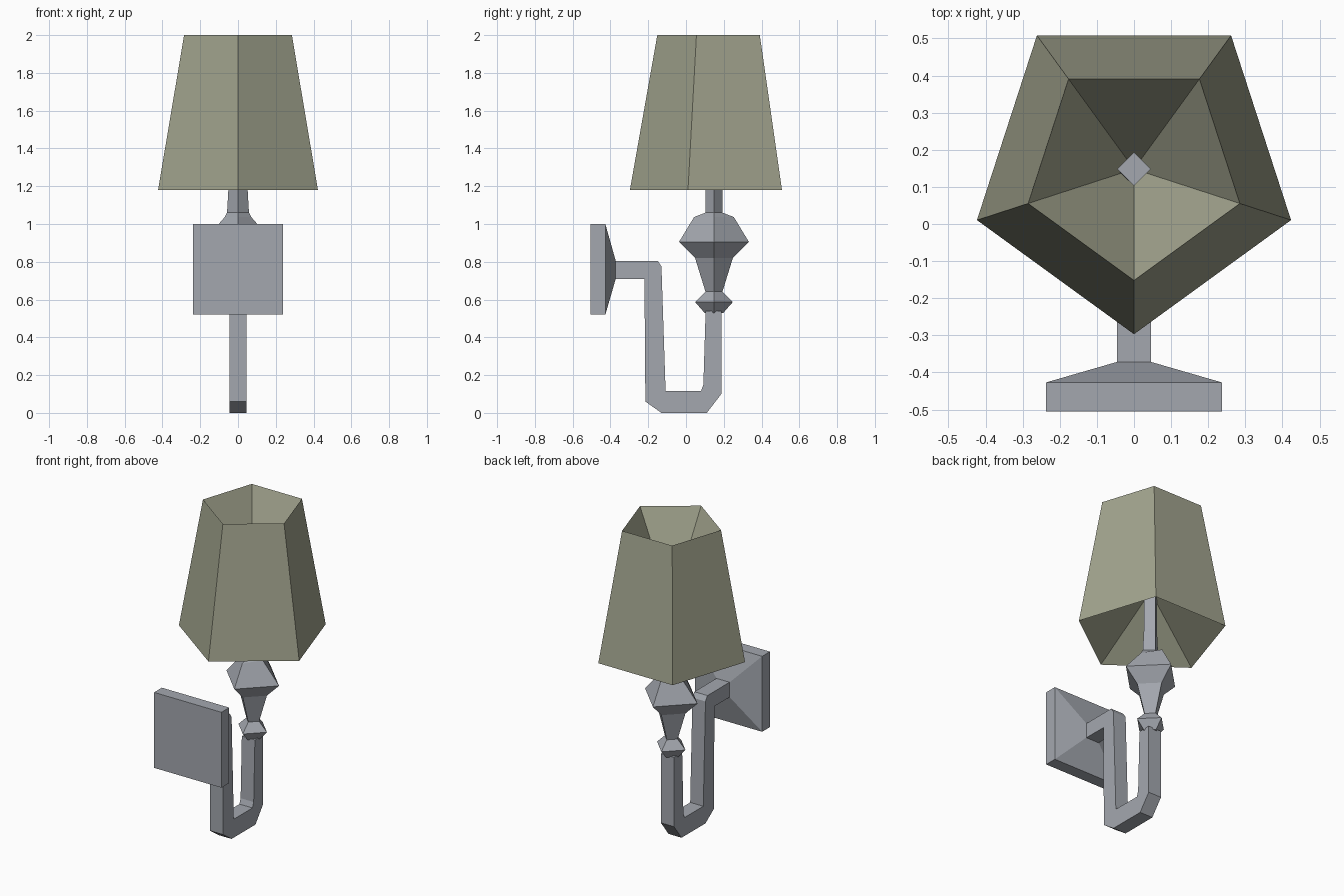
import bpy, bmesh, math

if "Cube" in bpy.data.objects:
    bpy.data.objects.remove(bpy.data.objects["Cube"])


def material(name, color):
    m = bpy.data.materials.new(name)
    m.diffuse_color = (*color, 1)
    m.use_nodes = True
    m.node_tree.nodes["Principled BSDF"].inputs["Base Color"].default_value = m.diffuse_color
    return m


METAL = material("grey metal", (0.37, 0.39, 0.43))
FABRIC = material("olive shade", (0.36, 0.37, 0.27))


def loft(name, rings, mat):
    """Skin a list of rings; a one-point ring is a fan centre, open ends get capped."""
    bm = bmesh.new()
    vs = [[bm.verts.new(p) for p in r] for r in rings]
    for a, b in zip(vs, vs[1:]):
        n = max(len(a), len(b))
        for i in range(n):
            j = (i + 1) % n
            if len(a) == 1:
                bm.faces.new((a[0], b[j], b[i]))
            elif len(b) == 1:
                bm.faces.new((a[i], a[j], b[0]))
            else:
                bm.faces.new((a[i], a[j], b[j], b[i]))
    for end in (vs[0], vs[-1]):
        if len(end) > 2:
            bm.faces.new(end)
    bmesh.ops.recalc_face_normals(bm, faces=bm.faces)
    me = bpy.data.meshes.new(name)
    bm.to_mesh(me)
    bm.free()
    me.materials.append(mat)
    ob = bpy.data.objects.new(name, me)
    bpy.context.collection.objects.link(ob)
    return ob


CY = 0.148  # axis of the candle stem and shade


def ring(n, z, rx, ry):
    """Ring with its first corner towards the front."""
    step = 2 * math.pi / n
    return [(rx * math.sin(i * step), CY - ry * math.cos(i * step), z) for i in range(n)]


def plate_ring(y, hx, z0, z1):
    return [(-hx, y, z0), (hx, y, z0), (hx, y, z1), (-hx, y, z1)]


# Wall plate with a pyramid boss
loft("wall_plate", [plate_ring(-0.505, 0.237, 0.52, 1.0),
                    plate_ring(-0.427, 0.237, 0.52, 1.0),
                    plate_ring(-0.372, 0.047, 0.71, 0.805)], METAL)

# Bent square arm: side profile (y, z) pairs of lower/outer and upper/inner edges
outer = [(-0.38, 0.71), (-0.22, 0.71), (-0.215, 0.06), (-0.13, 0),
         (0.11, 0), (0.187, 0.10), (0.187, 0.54)]
inner = [(-0.38, 0.805), (-0.15, 0.805), (-0.13, 0.775), (-0.108, 0.117),
         (0.08, 0.117), (0.092, 0.15), (0.104, 0.54)]
loft("arm", [[(-0.046, *o), (0.046, *o), (0.046, *i), (-0.046, *i)]
             for o, i in zip(outer, inner)], METAL)

# Turned stem, four-sided: z, half width, half depth
stem = [(0.53, 0.05, 0.05), (0.587, 0.10, 0.10), (0.642, 0.045, 0.045),
        (0.82, 0.10, 0.10), (0.905, 0.185, 0.185), (1.037, 0.07, 0.105),
        (1.06, 0.058, 0.045), (1.20, 0.05, 0.045), (1.6, 0.045, 0.045)]
loft("stem", [ring(4, *s) for s in stem], METAL)

# Five-sided shade, its open ends running in to the stem
loft("lamp_shade", [[(0, CY, 1.47)], ring(5, 1.18, 0.445, 0.445),
                    ring(5, 2.0, 0.3, 0.3), [(0, CY, 1.48)]], FABRIC)
